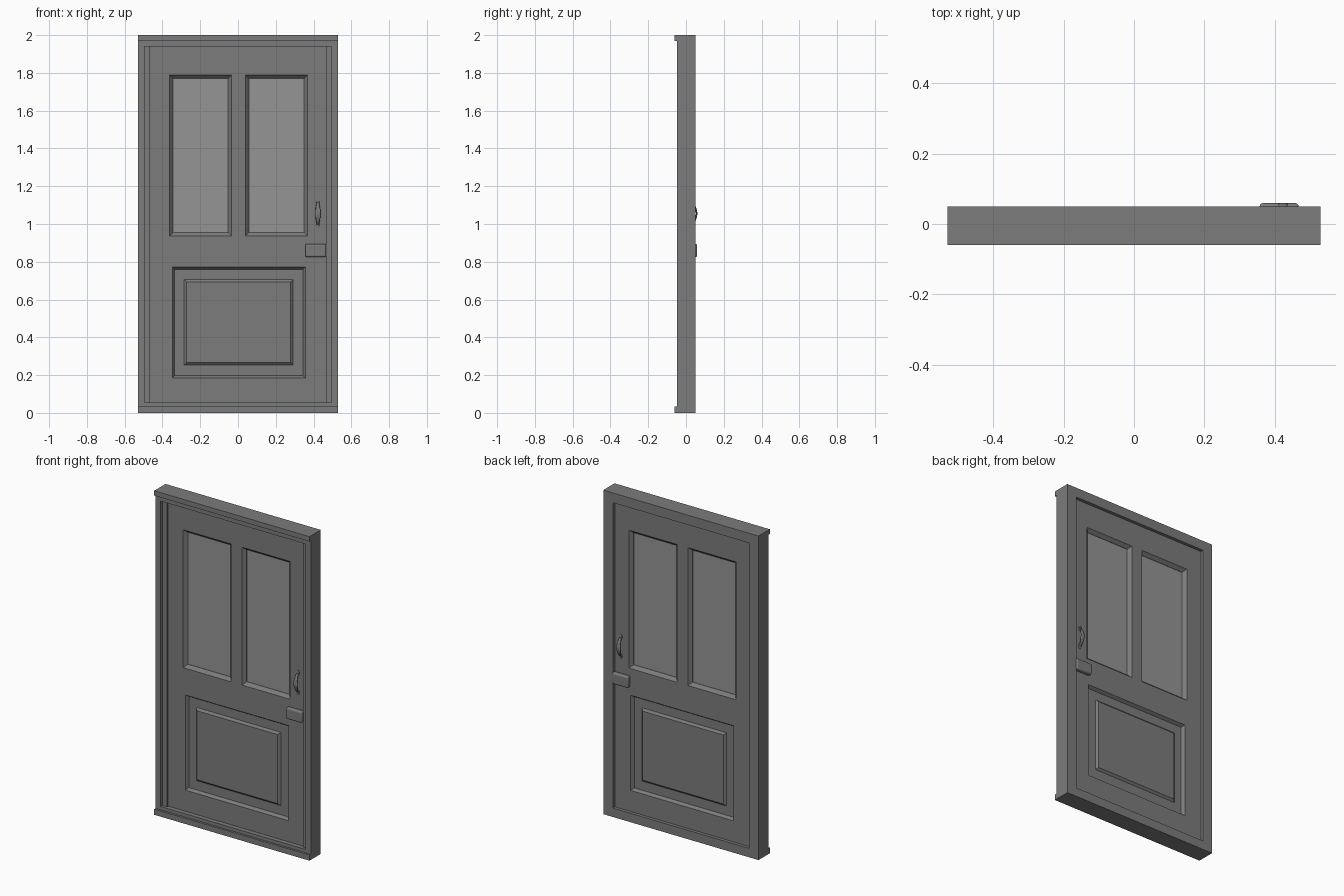
import bpy, bmesh, math
from mathutils import Vector

if "Cube" in bpy.data.objects:
    bpy.data.objects.remove(bpy.data.objects["Cube"])

FRONT, BACK, GLASS_Y = -0.018, 0.030, 0.006   # door leaf faces and glass plane


def finish(bm, name):
    bmesh.ops.remove_doubles(bm, verts=bm.verts, dist=1e-5)
    bmesh.ops.recalc_face_normals(bm, faces=bm.faces)
    me = bpy.data.meshes.new(name)
    bm.to_mesh(me)
    bm.free()
    ob = bpy.data.objects.new(name, me)
    bpy.context.collection.objects.link(ob)
    return ob


def prism(name, profile, axis, lo, hi):
    """Extrude a 2D profile of 3D points along one axis from lo to hi."""
    bm = bmesh.new()
    ends = []
    for d in (lo, hi):
        pts = [Vector(p) for p in profile]
        for p in pts:
            p[axis] = d
        ends.append([bm.verts.new(p) for p in pts])
    n = len(profile)
    bm.faces.new(ends[0])
    bm.faces.new(ends[1])
    for i in range(n):
        j = (i + 1) % n
        bm.faces.new((ends[0][i], ends[0][j], ends[1][j], ends[1][i]))
    return finish(bm, name)


def rect(r, y, inset=0.0):
    x0, x1, z0, z1 = r
    x0, x1, z0, z1 = x0 + inset, x1 - inset, z0 + inset, z1 - inset
    return [(x0, y, z0), (x1, y, z0), (x1, y, z1), (x0, y, z1)]


def loft(bm, rings, caps=(False, False)):
    rows = [[bm.verts.new(p) for p in ring] for ring in rings]
    n = len(rows[0])
    for a, b in zip(rows, rows[1:]):
        for i in range(n):
            j = (i + 1) % n
            bm.faces.new((a[i], a[j], b[j], b[i]))
    for row, cap in zip((rows[0], rows[-1]), caps):
        if cap:
            bm.faces.new(row)


def smooth(ob):
    bpy.ops.object.select_all(action='DESELECT')
    ob.select_set(True)
    bpy.context.view_layer.objects.active = ob
    bpy.ops.object.shade_smooth_by_angle()


# Stepped side jambs
for side, s in (("left", -1), ("right", 1)):
    prof = [(0.53, -0.047), (0.495, -0.047), (0.495, -0.03),
            (0.465, -0.03), (0.465, 0.05), (0.53, 0.05)]
    prism(side + "_jamb", [(s * x, y, 0) for x, y in prof], 2, 0.055, 1.94)

# Head and sill with projecting lips
for name, inner, lip, outer in (("head", 1.94, 1.97, 2.0), ("sill", 0.055, 0.035, 0.0)):
    prof = [(-0.047, inner), (-0.047, lip), (-0.06, lip),
            (-0.06, outer), (0.05, outer), (0.05, inner)]
    prism(name, [(0, y, z) for y, z in prof], 0, -0.53, 0.53)

# Door leaf: both faces with openings cut out
leaf = (-0.465, 0.465, 0.055, 1.94)
windows = [(-0.362, -0.034, 0.937, 1.788), (0.04, 0.368, 0.937, 1.788)]
panel = (-0.347, 0.357, 0.185, 0.772)
holes = windows + [panel]
xs = sorted({v for r in holes + [leaf] for v in r[:2]})
zs = sorted({v for r in holes + [leaf] for v in r[2:]})
bm = bmesh.new()
for y in (FRONT, BACK):
    for x0, x1 in zip(xs, xs[1:]):
        for z0, z1 in zip(zs, zs[1:]):
            cx, cz = (x0 + x1) / 2, (z0 + z1) / 2
            if not any(h[0] < cx < h[1] and h[2] < cz < h[3] for h in holes):
                bm.faces.new([bm.verts.new(p) for p in rect((x0, x1, z0, z1), y)])
loft(bm, [rect(leaf, FRONT), rect(leaf, BACK)])
# Moulded window reveals
for w in windows:
    loft(bm, [rect(w, FRONT), rect(w, FRONT + 0.006, 0.005), rect(w, GLASS_Y - 0.004, 0.018),
              rect(w, GLASS_Y + 0.004, 0.018), rect(w, BACK - 0.006, 0.005), rect(w, BACK)])
# Sunk lower panel with raised field, on both faces
field = (-0.285, 0.292, 0.254, 0.706)
for y, d in ((FRONT, 1), (BACK, -1)):
    loft(bm, [rect(panel, y), rect(panel, y + d * 0.018, 0.012), rect(field, y + d * 0.018),
              rect(field, y + d * 0.006, 0.013)], caps=(False, True))
bmesh.ops.remove_doubles(bm, verts=bm.verts, dist=1e-5)
bmesh.ops.recalc_face_normals(bm, faces=bm.faces)
bmesh.ops.dissolve_limit(bm, angle_limit=0.01, verts=bm.verts, edges=bm.edges)
door = finish(bm, "door_leaf")

# Glass panes
for side, w in zip(("left", "right"), windows):
    bm = bmesh.new()
    loft(bm, [rect(w, GLASS_Y - 0.002, 0.017), rect(w, GLASS_Y + 0.002, 0.017)], (True, True))
    finish(bm, side + "_glass")

# Pull handle and latch case on each face
HX = 0.423
for side, y, d in (("front", FRONT, -1), ("back", BACK, 1)):
    # bowed grip, widest in the middle
    bm = bmesh.new()
    z0, z1, steps = 0.997, 1.114, 16

    def bow(t):
        return Vector((HX, y + d * 0.026 * max(0, math.sin(math.pi * t)) ** 0.7,
                       z0 + (z1 - z0) * t))
    rings = []
    for i in range(steps + 1):
        t = i / steps
        tan = (bow(min(1, t + 0.02)) - bow(max(0, t - 0.02))).normalized()
        nor = tan.cross(Vector((1, 0, 0)))
        wide = 0.006 + 0.008 * math.sin(math.pi * t)
        rings.append([bow(t) + Vector((wide * math.cos(a), 0, 0)) + nor * (0.004 * math.sin(a))
                      for a in (k * math.tau / 12 for k in range(12))])
    loft(bm, rings, (True, True))
    smooth(finish(bm, side + "_handle_grip"))

    # oval feet
    for part, zc in (("upper", 1.115), ("lower", 0.996)):
        bm = bmesh.new()
        loft(bm, [[(HX + f * 0.009 * math.cos(a), y + d * h, zc + f * 0.017 * math.sin(a))
                   for a in (k * math.tau / 16 for k in range(16))]
                  for h, f in ((0, 1), (0.004, 1), (0.006, 0.7))], (True, True))
        smooth(finish(bm, f"{side}_{part}_handle_foot"))

    # latch case
    bm = bmesh.new()
    case = (0.357, 0.467, 0.825, 0.894)
    loft(bm, [rect(case, y), rect(case, y + d * 0.029)], (True, True))
    ob = finish(bm, side + "_latch_case")
    bev = ob.modifiers.new("rounding", 'BEVEL')
    bev.width, bev.segments = 0.008, 3
    smooth(ob)

# Paint and paler glass
for name, v in (("paint", 0.2), ("pane", 0.3)):
    mat = bpy.data.materials.new(name)
    mat.diffuse_color = (v, v, v, 1)
    mat.use_nodes = True
    mat.node_tree.nodes["Principled BSDF"].inputs["Base Color"].default_value = mat.diffuse_color
    for ob in bpy.data.objects:
        if ob.name.endswith("_glass") == (name == "pane"):
            ob.data.materials.append(mat)
